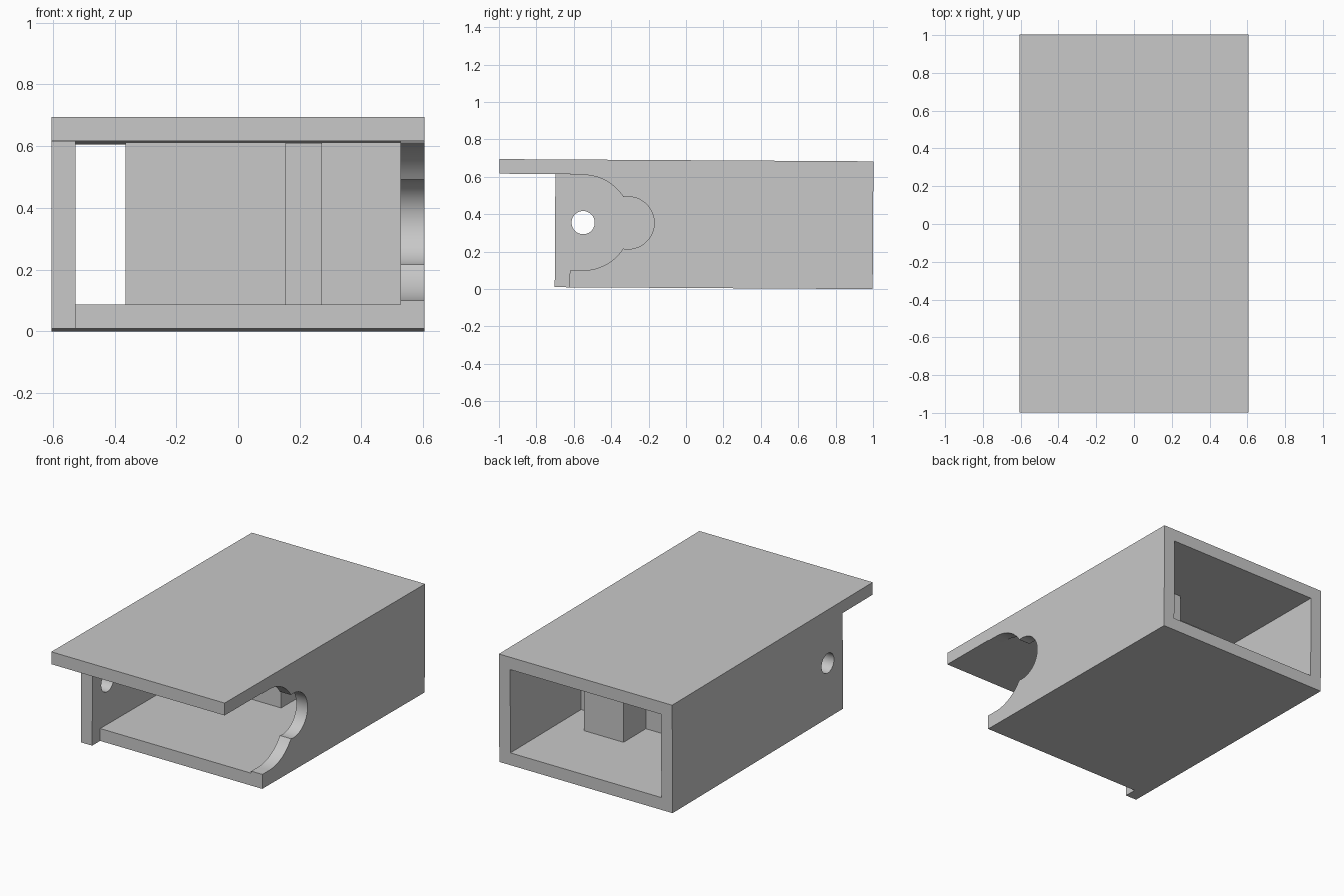
import bpy, bmesh
from math import sin, cos, radians
from mathutils import Matrix

cube = bpy.data.objects.get("Cube")
if cube:
    bpy.data.objects.remove(cube, do_unlink=True)

W, H, T = 0.605, 0.683, 0.078          # half width, height, wall thickness
CEIL, INNER = H - T, W - T
AXIS_Y, AXIS_Z = -0.55, 0.346          # centre of the pin hole and side cut-out

grey = bpy.data.materials.new("plain_grey")
grey.use_nodes = True
grey.diffuse_color = (0.58, 0.58, 0.58, 1)
grey.node_tree.nodes["Principled BSDF"].inputs["Base Color"].default_value = (0.58, 0.58, 0.58, 1)


def prism(name, points, axis, lo, hi):
    """Extrude a closed outline along x (points are y, z) or z (points are x, y)."""
    bm = bmesh.new()
    place = (lambda p: (lo, *p)) if axis == "x" else (lambda p: (*p, lo))
    face = bm.faces.new([bm.verts.new(place(p)) for p in points])
    ext = bmesh.ops.extrude_face_region(bm, geom=[face])
    verts = [v for v in ext["geom"] if isinstance(v, bmesh.types.BMVert)]
    shift = (hi - lo, 0, 0) if axis == "x" else (0, 0, hi - lo)
    bmesh.ops.translate(bm, verts=verts, vec=shift)
    bmesh.ops.recalc_face_normals(bm, faces=bm.faces)
    mesh = bpy.data.meshes.new(name)
    bm.to_mesh(mesh)
    bm.free()
    mesh.materials.append(grey)
    obj = bpy.data.objects.new(name, mesh)
    bpy.context.collection.objects.link(obj)
    return obj


def box(name, x0, x1, y0, y1, z0, z1):
    return prism(name, [(x0, y0), (x1, y0), (x1, y1), (x0, y1)], "z", z0, z1)


def arc(cy, cz, r, start, end, steps):
    angles = [radians(start + (end - start) * i / steps) for i in range(steps + 1)]
    return [(cy + r * cos(a), cz + r * sin(a)) for a in angles]


def activate(obj):
    bpy.ops.object.select_all(action="DESELECT")
    obj.select_set(True)
    bpy.context.view_layer.objects.active = obj


def cut(target, cutter):
    cutter.hide_render = True
    activate(target)
    mod = target.modifiers.new("cut", "BOOLEAN")
    mod.operation, mod.solver, mod.object = "DIFFERENCE", "EXACT", cutter
    bpy.ops.object.modifier_apply(modifier=mod.name)
    bpy.data.objects.remove(cutter, do_unlink=True)


# Housing: open tube with an overhanging top and one longer side wall
housing = box("housing", -W, W, -1, 1, 0, H)
cut(housing, box("front_trim", -2, 2, -2, -0.70, -1, CEIL))
cut(housing, box("step_trim", -INNER, 2, -2, -0.62, -1, CEIL))
cut(housing, box("cavity", -INNER, INNER, -0.9, 2, T, CEIL))

# Pin hole in one wall
cut(housing, prism("pin_hole", arc(AXIS_Y, AXIS_Z, 0.062, 0, 350, 35), "x", -0.7, -0.45))

# Double-arc cut-out in the other wall
R = 0.255
outline = [(-0.8, AXIS_Z - R)]
outline += arc(AXIS_Y, AXIS_Z, R, -90, -33, 16)
outline += arc(-0.31, AXIS_Z, 0.14, -100, 100, 40)
outline += arc(AXIS_Y, AXIS_Z, R, 33, 90, 16)
outline += [(-0.8, AXIS_Z + R)]
cut(housing, prism("side_cutout", outline, "x", 0.45, 0.7))

# Inner partition with a boxed pocket, drawn in plan
front, back = 0.21, 0.295
plan = [(-0.365, front), (0.155, front), (0.155, 0.437), (0.27, 0.437), (0.27, front),
        (INNER, front), (INNER, back), (0.35, back), (0.35, 0.517),
        (0.075, 0.517), (0.075, back), (-0.365, back)]
partition = prism("partition", plan, "z", T, CEIL)

# Whole model leans down slightly towards the back
tilt = (Matrix.Translation((0, 0.998, 0)) @ Matrix.Rotation(-0.006, 4, "X")
        @ Matrix.Translation((0, -1, 0)))
for obj in (housing, partition):
    obj.data.transform(tilt)
    activate(obj)
    bpy.ops.object.shade_smooth_by_angle(angle=radians(25))
